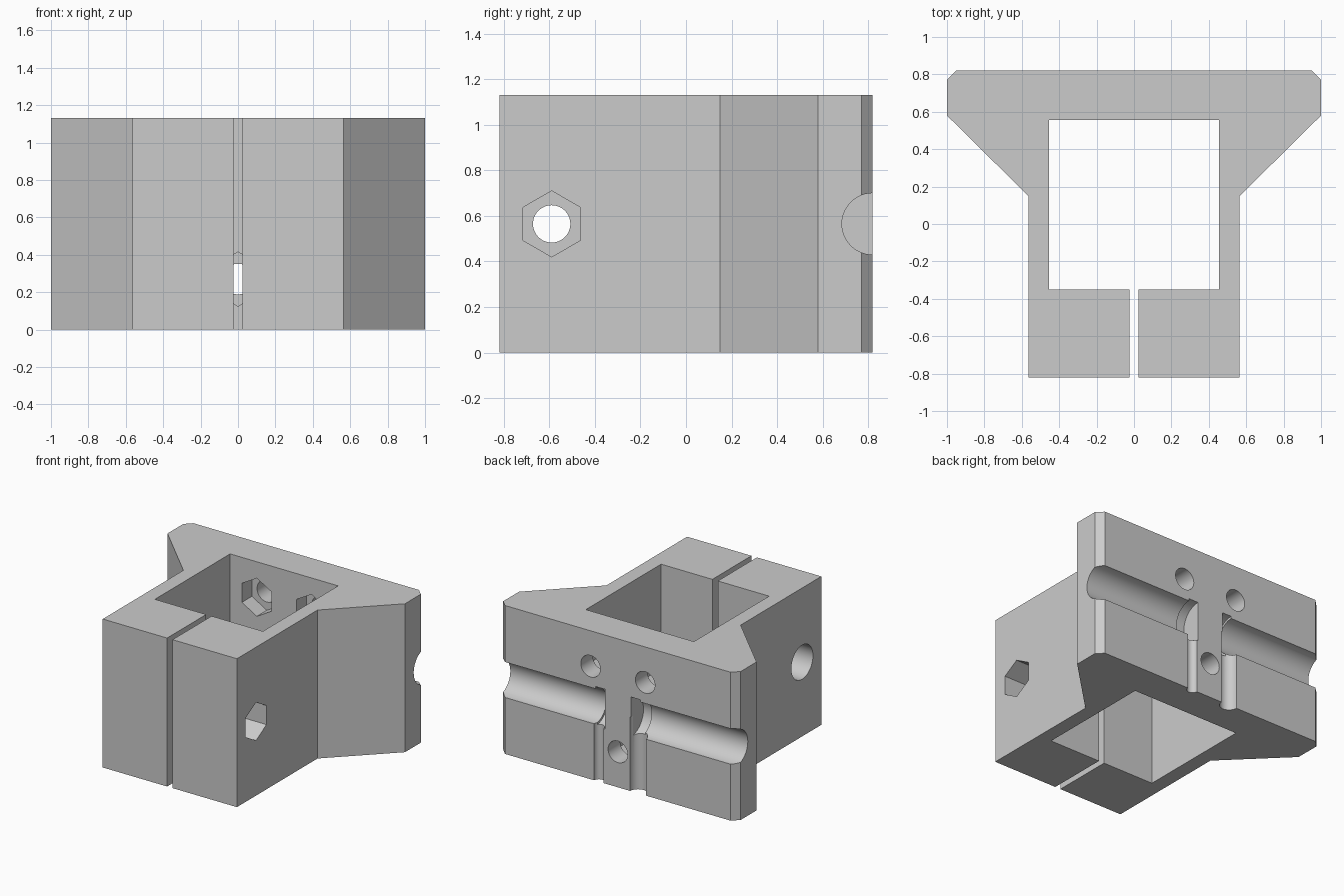
import bpy, bmesh, math
from mathutils import Vector

if "Cube" in bpy.data.objects:
    bpy.data.objects.remove(bpy.data.objects["Cube"], do_unlink=True)

HEIGHT = 1.13
MID = HEIGHT / 2
BACK = 0.82

grey = bpy.data.materials.new("light grey plastic")
grey.use_nodes = True
grey.diffuse_color = (0.6, 0.6, 0.6, 1)
grey.node_tree.nodes["Principled BSDF"].inputs["Base Color"].default_value = (0.6, 0.6, 0.6, 1)


def extrude(name, points, direction):
    """Solid made by sweeping a flat outline along a direction."""
    bm = bmesh.new()
    face = bm.faces.new([bm.verts.new(p) for p in points])
    swept = bmesh.ops.extrude_face_region(bm, geom=[face])["geom"]
    verts = [g for g in swept if isinstance(g, bmesh.types.BMVert)]
    bmesh.ops.translate(bm, verts=verts, vec=direction)
    bmesh.ops.recalc_face_normals(bm, faces=bm.faces)
    mesh = bpy.data.meshes.new(name)
    bm.to_mesh(mesh)
    bm.free()
    mesh.materials.append(grey)
    obj = bpy.data.objects.new(name, mesh)
    bpy.context.collection.objects.link(obj)
    return obj


cutters = []


def cut(name, axis, start, end, centre, radius, sides=48):
    """Prism cutter along an axis; centre gives the other two coordinates."""
    points = []
    for i in range(sides):
        a = math.pi / 2 + math.tau * i / sides
        p = [centre[0] + radius * math.cos(a), centre[1] + radius * math.sin(a)]
        p.insert(axis, start)
        points.append(p)
    direction = Vector((0, 0, 0))
    direction[axis] = end - start
    obj = extrude(name, points, direction)
    obj.hide_render = True
    cutters.append(obj)


# Clamp body: half outline, mirrored, with the square opening and front slit
half = [(0.95, BACK), (1, 0.77), (1, 0.58), (0.565, 0.15), (0.565, -BACK),
        (0.023, -BACK), (0.023, -0.35), (0.455, -0.35), (0.455, 0.555)]
outline = half + [(-x, y) for x, y in reversed(half)]
body = extrude("clamp_body", [(x, y, 0) for x, y in outline], (0, 0, HEIGHT))

# Clamp screw: through hole, nut pocket on the left, head recess on the right
clamp = (-0.59, MID)
cut("clamp_hole", 0, -0.7, 0.7, clamp, 0.082)
cut("clamp_nut_pocket", 0, 0.3, 0.7, clamp, 0.145, 6)
cut("clamp_head_recess", 0, -0.7, -0.3, clamp, 0.13)

# Three mounting holes in the back wall with nut pockets inside
for x, z in ((0.23, 0.86), (-0.23, 0.86), (0, 0.27)):
    cut("mount_hole", 1, 0.5, 0.95, (x, z), 0.082)
    cut("mount_nut_pocket", 1, 0.45, 0.675, (x, z), 0.145, 6)

# Half-round channels across the back, each with a wider seat at its inner end
for side in (1, -1):
    cut("back_channel", 0, side * 0.15, side * 1.1, (BACK, MID), 0.135)
    cut("channel_seat", 0, side * 0.11, side * 0.19, (BACK, MID), 0.152)

# Upright grooves running down from the channel ends
cut("narrow_groove", 2, -0.1, MID, (0.16, BACK), 0.04)
cut("wide_groove", 2, -0.1, MID, (-0.17, BACK), 0.066)

# Apply the cuts and discard the cutters
for cutter in cutters:
    mod = body.modifiers.new(cutter.name, "BOOLEAN")
    mod.operation = "DIFFERENCE"
    mod.solver = "EXACT"
    mod.object = cutter
bpy.context.view_layer.update()
result = bpy.data.meshes.new_from_object(
    body.evaluated_get(bpy.context.evaluated_depsgraph_get()))
body.modifiers.clear()
body.data = result
result.materials.clear()
result.materials.append(grey)
for poly in result.polygons:
    poly.material_index = 0
for cutter in cutters:
    bpy.data.objects.remove(cutter, do_unlink=True)

bpy.ops.object.select_all(action="DESELECT")
body.select_set(True)
bpy.context.view_layer.objects.active = body
bpy.ops.object.shade_smooth_by_angle(angle=math.radians(30))
